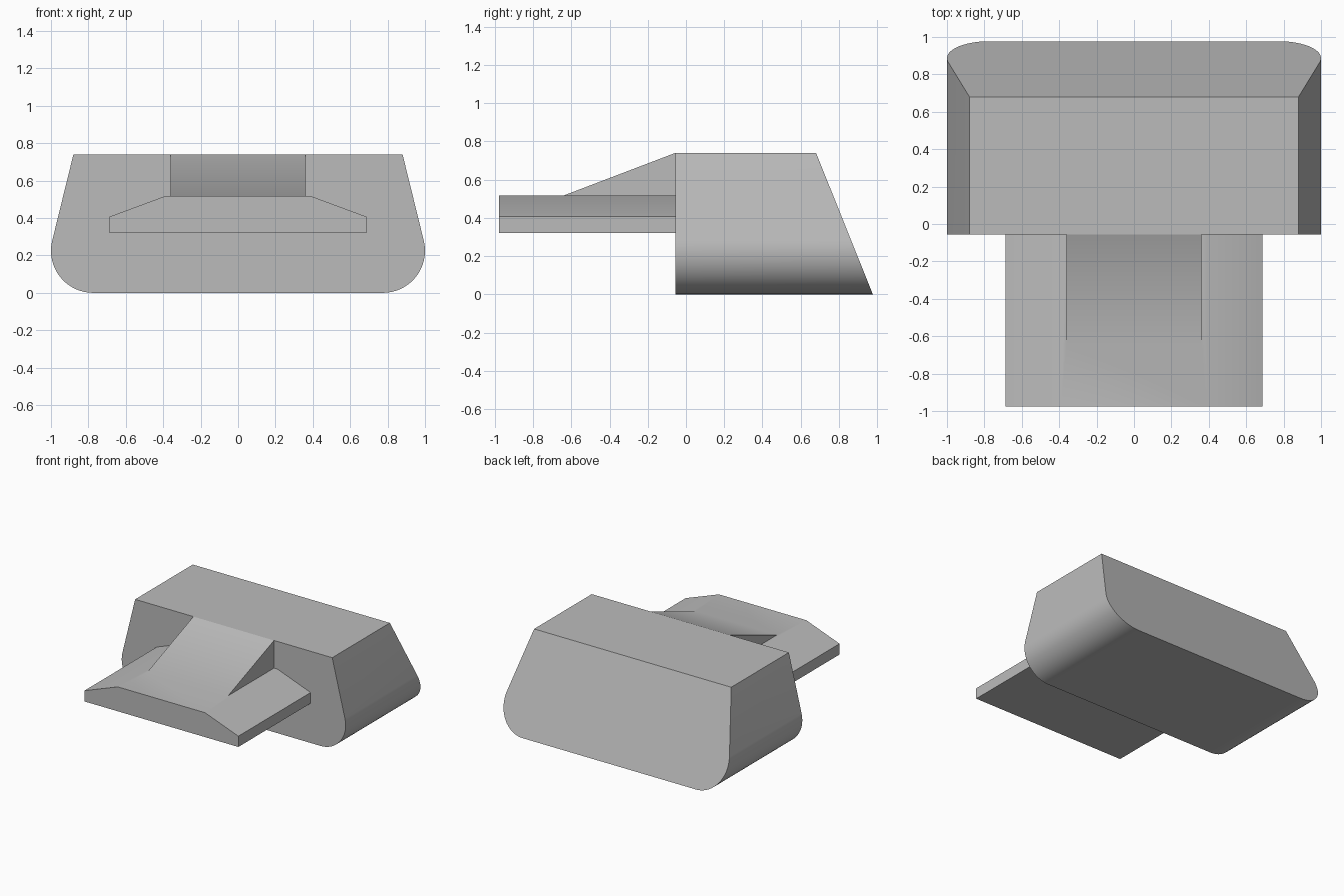
import bpy
import bmesh
from math import cos, sin, radians

cube = bpy.data.objects.get("Cube")
if cube:
    bpy.data.objects.remove(cube)

grey = bpy.data.materials.new("plain_grey")
grey.use_nodes = True
colour = (0.5, 0.5, 0.5, 1)
grey.diffuse_color = colour
grey.node_tree.nodes["Principled BSDF"].inputs["Base Color"].default_value = colour

FRONT, JOINT, BACK = -0.977, -0.055, 0.977
TOP = 0.74


def prism(bm, profile, y0, y1_of_z):
    """Extrude an x-z profile along y to an end that may lean with height."""
    a = [bm.verts.new((x, y0, z)) for x, z in profile]
    b = [bm.verts.new((x, y1_of_z(z), z)) for x, z in profile]
    bm.faces.new(a)
    bm.faces.new(b[::-1])
    n = len(a)
    sides = [bm.faces.new((a[i], a[(i + 1) % n], b[(i + 1) % n], b[i]))
             for i in range(n)]
    return a, b, sides


def finish(bm, name):
    bmesh.ops.recalc_face_normals(bm, faces=bm.faces)
    mesh = bpy.data.meshes.new(name)
    bm.to_mesh(mesh)
    bm.free()
    mesh.materials.append(grey)
    ob = bpy.data.objects.new(name, mesh)
    bpy.context.collection.objects.link(ob)
    bpy.ops.object.select_all(action='DESELECT')
    ob.select_set(True)
    bpy.context.view_layer.objects.active = ob
    bpy.ops.object.shade_smooth_by_angle(angle=radians(30))


def mirrored(half):
    return half + [(-x, z) for x, z in reversed(half)]


# Main body: tapered sides, rounded lower corners, sloping back
R, STEPS = 0.225, 16
half = [(0.775 + R * cos(t), R + R * sin(t))
        for t in (radians(-90 + 104 * i / STEPS) for i in range(STEPS + 1))]
half.append((0.88, TOP))
bm = bmesh.new()
prism(bm, mirrored(half), JOINT, lambda z: BACK - 0.297 * z / TOP)
finish(bm, "main_body")

# Front plate with chamfered shoulders and a ramp rising from its flat top
W, DECK, RAMP_START = 0.36, 0.517, -0.64
bm = bmesh.new()
a, b, sides = prism(bm, mirrored([(0.687, 0.32), (0.687, 0.407), (0.39, DECK)]),
                    FRONT, lambda z: JOINT)
bm.faces.remove(sides[2])
toe_l, toe_r = [bm.verts.new((s * W, RAMP_START, DECK)) for s in (1, -1)]
foot_l, foot_r = [bm.verts.new((s * W, JOINT, DECK)) for s in (1, -1)]
peak_l, peak_r = [bm.verts.new((s * W, JOINT, TOP)) for s in (1, -1)]
for verts in ((a[2], b[2], foot_l, toe_l), (a[3], toe_r, foot_r, b[3]),
              (a[2], toe_l, toe_r, a[3]),
              (toe_l, peak_l, peak_r, toe_r),
              (toe_l, foot_l, peak_l), (toe_r, peak_r, foot_r)):
    bm.faces.new(verts)
finish(bm, "front_plate_with_ramp")
